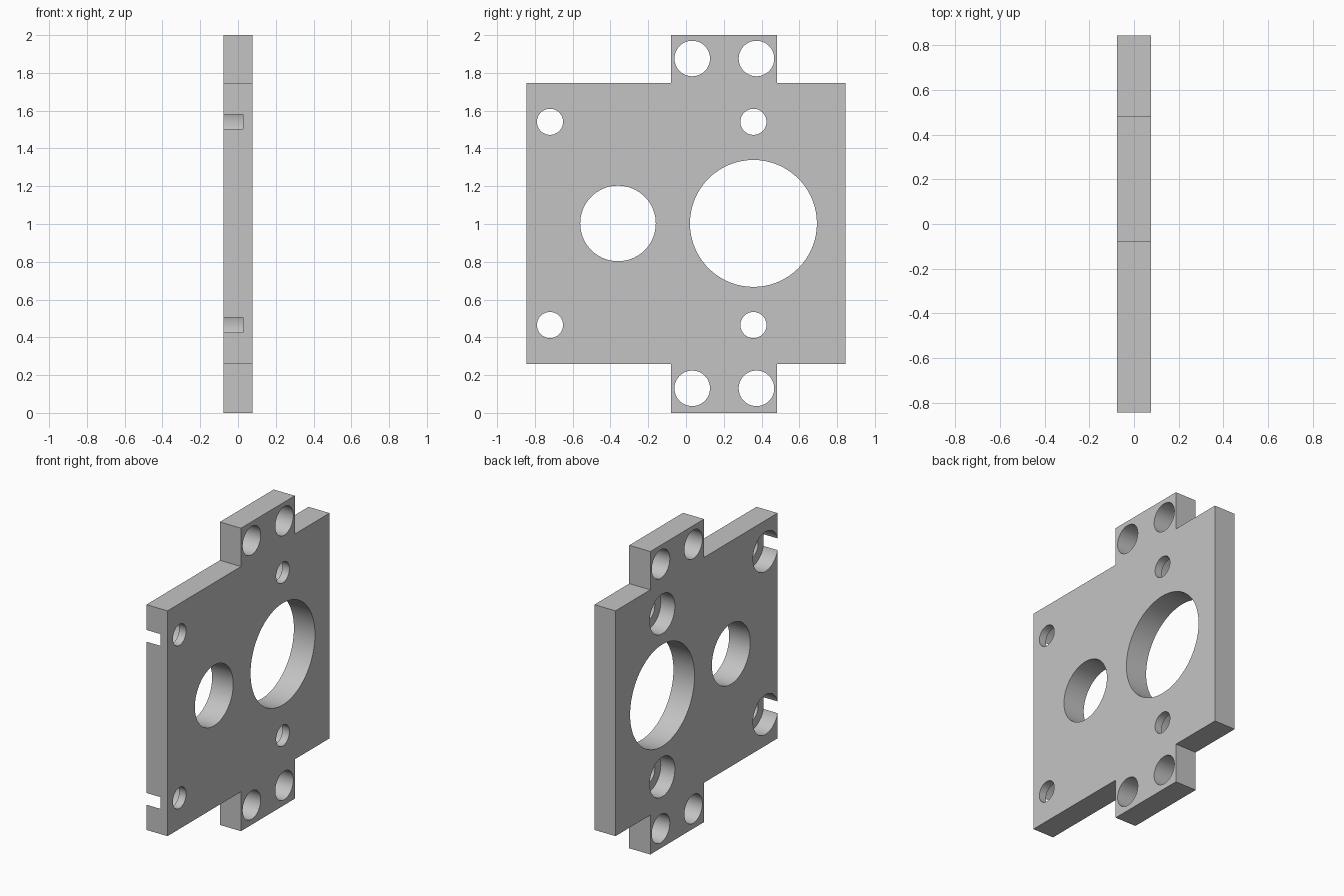
import bpy
import bmesh
from math import radians
from mathutils import Matrix

cube = bpy.data.objects.get("Cube")
if cube:
    bpy.data.objects.remove(cube, do_unlink=True)

HALF = 0.077      # half the plate thickness
MID = 1.003       # height of the centre line
SINK_FLOOR = 0.026

grey = bpy.data.materials.new("plain grey")
grey.use_nodes = True
colour = (0.55, 0.55, 0.55, 1)
grey.diffuse_color = colour
grey.node_tree.nodes["Principled BSDF"].inputs["Base Color"].default_value = colour


def add_object(name, bm):
    mesh = bpy.data.meshes.new(name)
    bmesh.ops.recalc_face_normals(bm, faces=bm.faces)
    bm.to_mesh(mesh)
    bm.free()
    mesh.materials.append(grey)
    obj = bpy.data.objects.new(name, mesh)
    bpy.context.collection.objects.link(obj)
    return obj


def drill(plate, y, z, radius, x0=-0.2, x1=0.2):
    """Cut a round hole along x, from x0 to x1."""
    bm = bmesh.new()
    place = Matrix.Translation(((x0 + x1) / 2, y, z)) @ Matrix.Rotation(radians(90), 4, "Y")
    bmesh.ops.create_cone(bm, cap_ends=True, segments=72, radius1=radius,
                          radius2=radius, depth=x1 - x0, matrix=place)
    cutter = add_object("hole_cutter", bm)
    cutter.hide_render = True
    mod = plate.modifiers.new("hole", "BOOLEAN")
    mod.operation = "DIFFERENCE"
    mod.solver = "EXACT"
    mod.object = cutter
    bpy.ops.object.modifier_apply(modifier=mod.name)
    bpy.data.objects.remove(cutter, do_unlink=True)


# Plate outline with a tab above and below, extruded through its thickness
side, tab_a, tab_b = 0.845, -0.079, 0.482
low, high = 0.26, 1.747
outline = [(-side, low), (tab_a, low), (tab_a, 0), (tab_b, 0), (tab_b, low), (side, low),
           (side, high), (tab_b, high), (tab_b, 2), (tab_a, 2), (tab_a, high), (-side, high)]
bm = bmesh.new()
face = bm.faces.new([bm.verts.new((-HALF, y, z)) for y, z in outline])
ext = bmesh.ops.extrude_face_region(bm, geom=[face])
bmesh.ops.translate(bm, vec=(2 * HALF, 0, 0),
                    verts=[v for v in ext["geom"] if isinstance(v, bmesh.types.BMVert)])
plate = add_object("mounting_plate", bm)
bpy.context.view_layer.objects.active = plate
plate.select_set(True)

# Two large bores
drill(plate, 0.357, MID, 0.336)
drill(plate, -0.36, MID, 0.2)

for s in (-1, 1):
    # Tab holes
    for y in (0.033, 0.373):
        drill(plate, y, MID + s * 0.873, 0.094)
    # Counterbored screw holes; the outer ones break through the front edge
    for y in (-0.72, 0.357):
        drill(plate, y, MID + s * 0.538, 0.069)
        drill(plate, y, MID + s * 0.538, 0.131, x1=SINK_FLOOR)

bpy.ops.object.shade_smooth_by_angle(angle=radians(30))
